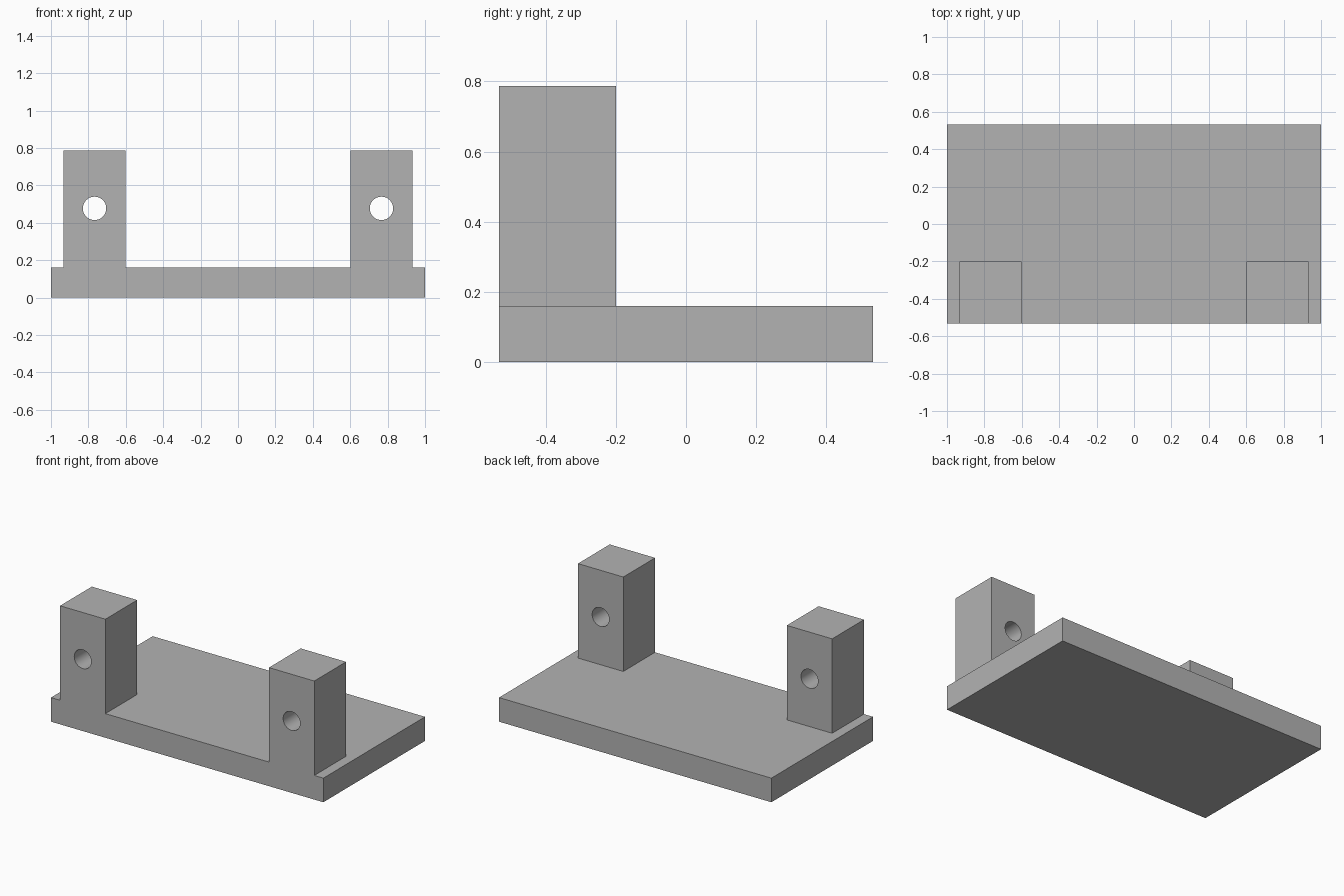
import bpy
import bmesh
import math

default = bpy.data.objects.get("Cube")
if default:
    bpy.data.objects.remove(default)

# Main dimensions
HALF_LENGTH, HALF_DEPTH, BASE_TOP = 1.0, 0.533, 0.16
POST_WIDTH, POST_TOP, POST_X, POST_Y = 0.333, 0.787, 0.767, -0.3665
HOLE_RADIUS, HOLE_Z = 0.0625, 0.477

grey = bpy.data.materials.new("plain grey")
grey.use_nodes = True
colour = (0.45, 0.45, 0.45, 1)
grey.diffuse_color = colour
grey.node_tree.nodes["Principled BSDF"].inputs["Base Color"].default_value = colour


def box(name, size, centre):
    bpy.ops.mesh.primitive_cube_add(size=1, location=centre)
    obj = bpy.context.object
    obj.name = name
    obj.scale = size
    bpy.ops.object.transform_apply(location=True, rotation=True, scale=True)
    obj.data.materials.append(grey)
    return obj


def combine(target, tool, operation):
    """Apply a boolean to the target and discard the tool."""
    mod = target.modifiers.new(operation.lower(), "BOOLEAN")
    mod.operation = operation
    mod.solver = "EXACT"
    mod.object = tool
    bpy.context.view_layer.objects.active = target
    bpy.ops.object.modifier_apply(modifier=mod.name)
    bpy.data.objects.remove(tool)


# Flat base plate
bracket = box("mounting_bracket", (2 * HALF_LENGTH, 2 * HALF_DEPTH, BASE_TOP),
              (0, 0, BASE_TOP / 2))

# Two upright posts flush with the front, each with a through hole
for side in (-1, 1):
    post_bottom = BASE_TOP / 2
    post = box("post", (POST_WIDTH, POST_WIDTH, POST_TOP - post_bottom),
               (side * POST_X, POST_Y, (POST_TOP + post_bottom) / 2))
    combine(bracket, post, "UNION")
    bpy.ops.mesh.primitive_cylinder_add(
        vertices=48, radius=HOLE_RADIUS, depth=1,
        location=(side * POST_X, POST_Y, HOLE_Z), rotation=(math.pi / 2, 0, 0))
    drill = bpy.context.object
    drill.hide_render = True
    drill.data.materials.append(grey)
    combine(bracket, drill, "DIFFERENCE")

# Merge coplanar faces into clean flats
bm = bmesh.new()
bm.from_mesh(bracket.data)
bmesh.ops.remove_doubles(bm, verts=bm.verts, dist=0.0001)
bmesh.ops.dissolve_limit(bm, angle_limit=math.radians(1),
                         verts=bm.verts, edges=bm.edges)
bm.to_mesh(bracket.data)
bm.free()

# Smooth hole walls, crisp edges elsewhere
bpy.ops.object.select_all(action="DESELECT")
bracket.select_set(True)
bpy.context.view_layer.objects.active = bracket
bpy.ops.object.shade_smooth_by_angle(angle=math.radians(30))
